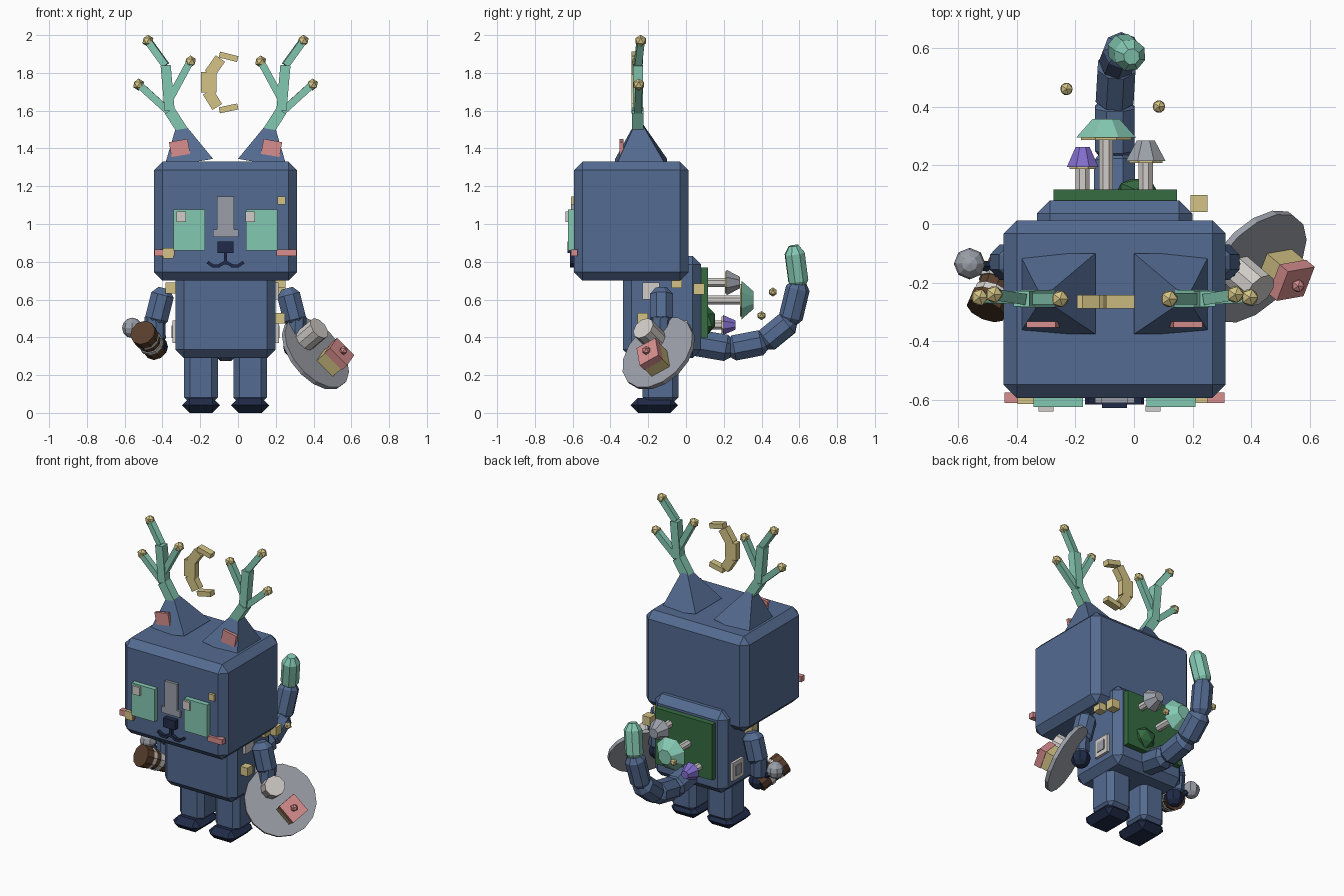
import bpy, bmesh, math
from mathutils import Vector, Matrix

if "Cube" in bpy.data.objects:
    bpy.data.objects.remove(bpy.data.objects["Cube"])

CX = -0.066  # mirror plane of the figure


def mat(name, r, g, b):
    m = bpy.data.materials.new(name)
    lin = [(c / 255 / 12.92) if c < 11 else ((c / 255 + 0.055) / 1.055) ** 2.4 for c in (r, g, b)]
    m.diffuse_color = (*lin, 1)
    m.use_nodes = True
    m.node_tree.nodes["Principled BSDF"].inputs["Base Color"].default_value = m.diffuse_color
    return m


BLUE = mat("slate blue", 84, 107, 145)
NAVY = mat("dark navy", 32, 43, 72)
TEAL = mat("mint teal", 132, 200, 178)
GOLD = mat("pale gold", 212, 196, 134)
PINK = mat("soft pink", 216, 142, 142)
LIGHT = mat("warm white", 208, 204, 200)
GREY = mat("cool grey", 155, 159, 168)
GREEN = mat("moss green", 54, 108, 66)
BROWN = mat("wood brown", 88, 62, 44)
PURPLE = mat("violet", 130, 110, 205)


def finish(name, bm, m, matrix=None):
    bmesh.ops.recalc_face_normals(bm, faces=bm.faces)
    me = bpy.data.meshes.new(name)
    bm.to_mesh(me)
    bm.free()
    me.materials.append(m)
    ob = bpy.data.objects.new(name, me)
    bpy.context.collection.objects.link(ob)
    if matrix is not None:
        ob.matrix_world = matrix
    return ob


def box(name, c, size, m, bevel=0, rot=None):
    bm = bmesh.new()
    bmesh.ops.create_cube(bm, size=1)
    bmesh.ops.scale(bm, vec=size, verts=bm.verts)
    if bevel:
        bmesh.ops.bevel(bm, geom=bm.edges[:], offset=bevel, segments=1, affect='EDGES')
    M = Matrix.Translation(c)
    if rot is not None:
        M = M @ rot.to_4x4()
    return finish(name, bm, m, M)


def lathe(name, a, b, profile, sides, m):
    """Rings of (fraction along a-b, radius) joined into a solid."""
    a, b = Vector(a), Vector(b)
    q = (b - a).to_track_quat('Z', 'Y')
    bm = bmesh.new()
    rings = []
    for t, r in profile:
        ring = []
        for i in range(sides):
            w = 2 * math.pi * (i + 0.5) / sides
            ring.append(bm.verts.new(a.lerp(b, t) + q @ Vector((r * math.cos(w), r * math.sin(w), 0))))
        rings.append(ring)
    for lo, hi in zip(rings, rings[1:]):
        for i in range(sides):
            j = (i + 1) % sides
            bm.faces.new((lo[i], lo[j], hi[j], hi[i]))
    bm.faces.new(rings[0])
    bm.faces.new(rings[-1])
    return finish(name, bm, m)


def rod(name, a, b, r, m, sides=8, r2=None):
    return lathe(name, a, b, [(0, r), (1, r2 or r)], sides, m)


def limb(name, a, b, r, m):
    return lathe(name, a, b, [(0, r * .5), (.18, r), (.82, r), (1, r * .5)], 8, m)


def ico(name, c, r, m, scale=(1, 1, 1)):
    bm = bmesh.new()
    bmesh.ops.create_icosphere(bm, subdivisions=1, radius=r)
    return finish(name, bm, m, Matrix.Translation(c) @ Matrix.Diagonal((*scale, 1)))


def ball(name, c, r, m):
    bm = bmesh.new()
    bmesh.ops.create_uvsphere(bm, u_segments=8, v_segments=6, radius=r)
    return finish(name, bm, m, Matrix.Translation(c))


def roty(deg):
    return Matrix.Rotation(math.radians(deg), 3, 'Y')


# head and body
box("head", (CX, -.29, 1.015), (.756, .605, .63), BLUE, .045)
box("body", (CX, -.127, .56), (.53, .415, .54), BLUE, .045)

for s, side in ((-1, "left"), (1, "right")):
    X = lambda d: CX + s * d
    # legs and feet
    box(side + "_leg", (X(.13), -.135, .19), (.178, .19, .28), BLUE, .032)
    box(side + "_foot", (X(.13), -.168, .04), (.2, .25, .08), NAVY, .039)
    # arms and hands
    limb(side + "_upper_arm", (X(.325), -.13, .66), (X(.375), -.13, .46), .066, BLUE)
    limb(side + "_forearm", (X(.375), -.13, .54), (X(.37), -.14, .36), .055, BLUE)
    ball(side + "_hand", (X(.365), -.14, .35), .06, NAVY)
    # ear: leaning pyramid with pink inset plate
    bm = bmesh.new()
    base = [bm.verts.new((X(d), y, z)) for d, y, z in
            ((.066, -.375, 1.345), (.325, -.375, 1.30), (.325, -.10, 1.30), (.066, -.10, 1.345))]
    tip = bm.verts.new((X(.247), -.253, 1.565))
    bm.faces.new(base)
    for i in range(4):
        bm.faces.new((base[i], base[(i + 1) % 4], tip))
    finish(side + "_ear", bm, BLUE)
    box(side + "_inner_ear", (X(.243), -.342, 1.4), (.1, .02, .085), PINK, 0, roty(s * 10))
    # antler with gold tips
    path = [(.225, 1.49), (.296, 1.6), (.317, 1.84), (.411, 1.97)]
    for i, (p, q) in enumerate(zip(path, path[1:])):
        rod(f"{side}_antler_{i}", (X(p[0]), -.255, p[1]), (X(q[0]), -.24 if i == 2 else -.255, q[1]),
            (.042, .038, .027)[i], TEAL, 4)
    rod(side + "_antler_outer_branch", (X(.29), -.255, 1.585), (X(.455), -.25, 1.735), .027, TEAL, 4)
    rod(side + "_antler_inner_branch", (X(.29), -.255, 1.67), (X(.19), -.255, 1.855), .027, TEAL, 4)
    for d, y, z in ((.411, -.24, 1.97), (.46, -.25, 1.738), (.186, -.255, 1.86)):
        ico(side + "_antler_bead", (X(d), y, z), .032, GOLD)
    # eyes, cheeks
    box(side + "_eye", (X(.192), -.607, .968), (.168, .034, .215), TEAL)
    box(side + "_eye_glint", ((-.3, .065)[s > 0], -.628, 1.038), (.05, .02, .055), LIGHT)
    box(side + "_cheek", (X(.322), -.592, .848), (.106, .035, .036), PINK)
    # mouth curve
    for d, z, w, a in ((.016, .79, .04, 30), (.048, .777, .04, 0), (.08, .787, .038, -35)):
        box(side + "_mouth", (X(d), -.6, z), (w, .03, .016), NAVY, 0, roty(s * a))
    # square patch on each flank
    box(side + "_flank_patch", (X(.272), -.05, .43), (.02, .115, .12), LIGHT)
    box(side + "_flank_patch_centre", (X(.283), -.05, .43), (.008, .06, .065), GREY)

# muzzle
box("nose_bridge", (CX, -.6, 1.04), (.09, .02, .21), GREY)
box("nose_bridge_base", (CX, -.6, .95), (.135, .02, .04), GREY)
box("nose", (CX, -.607, .877), (.085, .04, .06), NAVY)
box("mouth_line", (CX, -.6, .82), (.018, .03, .07), NAVY)
box("shoulder_patch", (.205, -.185, .645), (.02, .09, .09), LIGHT)

# gold flecks
for x, y, z, w in ((-.37, -.6, .845, .055), (.23, -.597, 1.125, .042), (-.355, -.17, .66, .058),
                   (.225, -.05, .69, .055), (.222, .07, .655, .058), (.222, -.23, .5, .056)):
    box("gold_fleck", (x, y, z), (w, .025 if y < -.5 else w, w), GOLD)

# floating crescent
for x, z, w, h, a in ((-.155, 1.75, .08, .11, 0), (-.122, 1.835, .06, .1, 35), (-.05, 1.885, .1, .032, 14),
                      (-.135, 1.66, .06, .095, -32), (-.05, 1.612, .1, .032, -12)):
    box("crescent_piece", (x, -.265, z), (w, .045, h), GOLD, 0, roty(a))

# back garden panel with mushrooms
box("moss_panel", (-.064, .095, .585), (.42, .045, .37), GREEN)
for x, z, y0, y1, r, m in ((-.095, .597, .295, .358, .11, TEAL), (-.175, .465, .195, .262, .058, PURPLE),
                           (.04, .69, .215, .285, .073, GREY)):
    rod("mushroom_stem", (x, .1, z), (x, y0, z), .026, LIGHT, 8)
    rod("mushroom_gills", (x, y0 - .008, z), (x, y0 + .002, z), r * .85, GOLD, 8)
    rod("mushroom_cap", (x, y0, z), (x, y1, z), r, m, 8, r * .45)
ico("moss_clump", (.01, .115, .49), .075, GREEN, (1, .6, 1))
ico("firefly", (-.23, .46, .64), .024, GOLD)
ico("firefly", (.085, .4, .515), .024, GOLD)

# tail of overlapping segments
tail = [Vector(p) for p in ((CX, .03, .375), (CX, .235, .34), (CX, .415, .375),
                            (-.058, .55, .485), (-.04, .597, .68), (-.008, .57, .885))]
for i, (p, q) in enumerate(zip(tail, tail[1:])):
    d = (q - p).normalized() * .022
    last = i == 4
    limb("tail_tip" if last else f"tail_{i}", p - d, q if last else q + d,
         (.076, .073, .07, .064, .056)[i], TEAL if last else BLUE)

# wooden mallet in the left hand
a, b = Vector((-.435, -.13, .335)), Vector((-.505, -.295, .425))
for i, (t0, t1, r, m) in enumerate(((0, .3, .062, BROWN), (.3, .45, .067, LIGHT),
                                    (.45, .62, .062, BROWN), (.62, .74, .067, LIGHT), (.74, 1, .07, BROWN))):
    rod(f"mallet_{i}", a.lerp(b, t0), a.lerp(b, t1), r, m, 10)
rod("mallet_handle", (-.46, -.15, .37), (-.56, -.135, .45), .02, NAVY, 6)
ball("mallet_knob", (-.56, -.135, .45), .054, GREY)

# tray in the right hand, tilted toward the front right
n = Vector((.64, -.545, .54)).normalized()
u = Vector((.7, .12, -.7))
u = (u - n * u.dot(n)).normalized()
v = n.cross(u)
R = Matrix((u, v, n)).transposed()
c = Vector((.41, -.145, .315))
rod("tray", c - n * .012, c + n * .012, .222, GREY, 16)
cup = c - u * .09
rod("tray_cup", cup, cup + n * .13, .063, LIGHT, 10)
cake = c + u * .085
box("cake_base", cake + n * .045, (.12, .115, .08), GOLD, 0, R)
box("cake_icing", cake + n * .105, (.13, .12, .045), PINK, 0, R)
ico("cake_cherry", cake + n * .14, .024, PINK)
